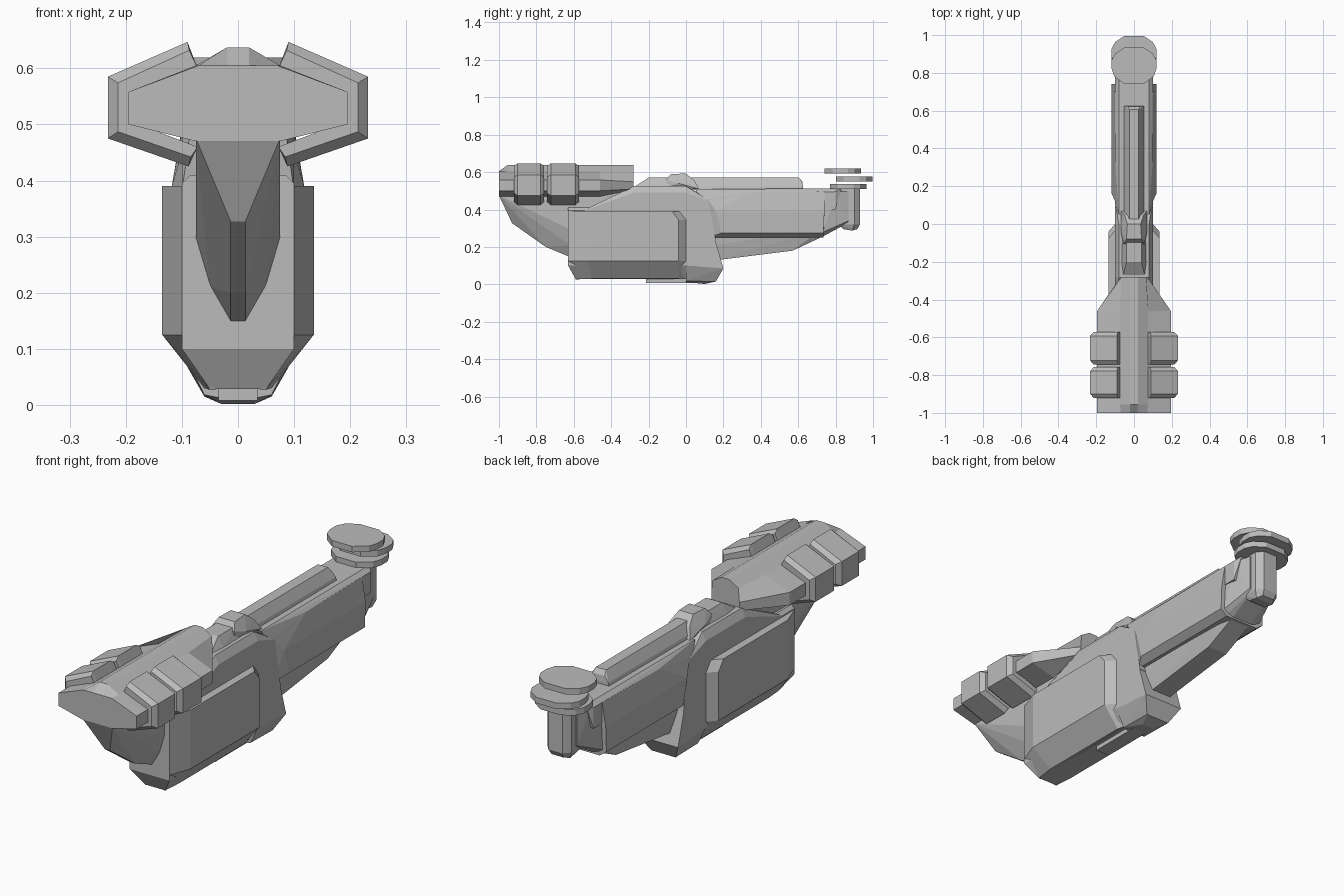
import bpy, bmesh, math

old = bpy.data.objects.get("Cube")
if old:
    bpy.data.objects.remove(old, do_unlink=True)

grey = bpy.data.materials.new("hull_grey")
grey.use_nodes = True
COLOR = (0.5, 0.5, 0.5, 1)
grey.diffuse_color = COLOR
grey.node_tree.nodes["Principled BSDF"].inputs["Base Color"].default_value = COLOR


def finish(name, bm):
    bmesh.ops.recalc_face_normals(bm, faces=bm.faces)
    mesh = bpy.data.meshes.new(name)
    bm.to_mesh(mesh)
    bm.free()
    mesh.materials.append(grey)
    ob = bpy.data.objects.new(name, mesh)
    bpy.context.collection.objects.link(ob)
    return ob


def hull(name, pts):
    """Convex plate from points on the +x side, mirrored across x."""
    bm = bmesh.new()
    for x, y, z in pts:
        for s in (1, -1):
            bm.verts.new((s * x, y, z))
    out = bmesh.ops.convex_hull(bm, input=bm.verts)
    junk = [v for v in out["geom_interior"] if isinstance(v, bmesh.types.BMVert)]
    bmesh.ops.delete(bm, geom=junk, context="VERTS")
    bmesh.ops.dissolve_limit(bm, angle_limit=0.02, verts=bm.verts, edges=bm.edges)
    return finish(name, bm)


def loft(name, rings):
    """Skin between closed rings of equal length, capped at both ends."""
    bm = bmesh.new()
    vs = [[bm.verts.new(p) for p in r] for r in rings]
    n = len(vs[0])
    for a, b in zip(vs, vs[1:]):
        for i in range(n):
            j = (i + 1) % n
            bm.faces.new((a[i], a[j], b[j], b[i]))
    bm.faces.new(vs[0])
    bm.faces.new(vs[-1][::-1])
    return finish(name, bm)


def section(y, half):
    """Full ring from the +x half of a cross-section."""
    return [(x, y, z) for x, z in half] + [(-x, y, z) for x, z in reversed(half)]


# Hammer head with a tapered back
wide = [(.195, .558), (.195, .5), (.075, .47)]
loft("head", [
    section(-1, [(.02, .605), (.07, .605)] + wide),
    section(-.955, [(.02, .637), (.075, .605)] + wide),
    section(-.46, [(.02, .637), (.075, .605)] + wide),
    section(-.28, [(.02, .637), (.065, .61), (.07, .548), (.07, .51), (.05, .5)]),
])

# Angular pods wrapping the head's sides
outer = [(.09, .647), (.232, .585), (.232, .475), (.088, .425)]
inset = [(.087, .632), (.214, .574), (.214, .487), (.084, .442)]
inner = [(.072, .46), (.19, .505), (.19, .553), (.072, .6)]
for row, (y0, y1) in {"front": (-.92, -.758), "rear": (-.743, -.572)}.items():
    for side, s in (("left", 1), ("right", -1)):
        loft(f"{row}_{side}_pod", [
            [(s * x, y, z) for x, z in prof + inner]
            for y, prof in ((y0, inset), (y0 + .02, outer), (y1 - .02, outer), (y1, inset))])

# Prow under the head
hull("prow", [(.075, -1, .475), (.013, -.93, .327), (.013, -.75, .2), (.013, -.63, .15),
              (.05, -.62, .21), (.075, -.6, .285), (.075, -.34, .5), (.075, -.34, .3)])

# Central hull, its sloping top and the chin
hull("lower_hull", [(x, y, z) for y in (-.63, .08)
                    for x, z in ((.1, .395), (.1, .1), (.085, .41))]
     + [(.05, -.59, .028), (.05, .08, .028)])
hull("upper_hull", [(.1, -.58, .38), (.1, -.36, .455), (.08, -.33, .495), (.08, -.28, .525),
                    (.1, -.28, .49), (.1, 0, .49), (.08, .0, .525), (.1, .12, .45),
                    (.08, .12, .46), (.1, .16, .23), (.1, -.58, .2)])
hull("dorsal_step", [(.065, -.31, .5), (.04, -.2, .57), (.04, -.08, .57),
                     (.065, .05, .51), (.065, -.2, .525)])
hull("chin", [(.1, 0, .1), (.06, 0, .018), (.03, .1, .002), (.03, 0, .012), (.06, .16, .015),
              (.1, .2, .085), (.1, .155, .24), (.1, 0, .24)])
hull("belly_plate", [(x, y, z) for x in (.035,) for y in (-.215, .05) for z in (.008, .04)])

# Side armour slabs
for side, s in (("left", 1), ("right", -1)):
    def slab(z, x, front, back):
        return [(s * .09, front, z), (s * .1, front, z), (s * x, front + .1, z),
                (s * x, back - .04, z), (s * .1, back, z), (s * .09, back, z)]
    low = [(s * .04, -.59, .027), (s * .05, -.59, .027), (s * .06, -.5, .03),
           (s * .06, -.04, .03), (s * .05, 0, .03), (s * .04, 0, .03)]
    top = slab(.39, .135, -.63, -.035)
    loft(side + "_armour", [low, slab(.125, .135, -.63, 0), slab(.345, .135, -.63, 0), top])

# Tail boom with overhanging side slabs and a keel below
hull("boom", [(.1, .12, .45), (.1, .34, .49), (.1, .74, .495), (.118, .16, .39),
              (.118, .74, .39), (.118, .19, .275), (.118, .735, .275),
              (.085, .13, .25), (.085, .735, .25)])
hull("boom_deck", [(.1, .1, .45), (.08, .05, .51), (.08, .83, .512), (.1, .34, .49),
                   (.1, .8, .495), (.1, .1, .4), (.1, .8, .4)])
hull("keel", [(.075, .1, .3), (.05, .17, .13), (.05, .57, .18), (.075, .73, .3),
              (.05, .73, .255), (.065, .1, .2)])
hull("tail", [(.1, .7, .495), (.1, .735, .28), (.085, .7, .25), (.05, .73, .255),
              (.09, .8, .495), (.065, .87, .5), (.065, .87, .34), (.05, .87, .33)])
hull("tail_post", [(x, y, z) for x, y in ((.06, .82), (.06, .9), (.035, .93)) for z in (.32, .515)]
     + [(.045, .84, .295), (.045, .89, .287), (.03, .915, .295)])

# Dorsal spine and bridge
hull("spine", [(.055, .03, .505), (.055, .625, .505), (.05, .03, .525), (.05, .625, .525),
               (.025, .02, .57), (.025, .605, .57), (.03, .622, .55)])
hull("bridge", [(.055, -.105, .56), (.04, -.08, .59), (.035, 0, .592), (.05, .045, .555),
                (.07, .07, .51), (.07, -.04, .54), (.055, -.105, .52)])

# Stacked faceted discs on the tail
for name, y, z in (("top_disc", .837, .606), ("middle_disc", .898, .563), ("lower_disc", .866, .523)):
    pts = []
    for h in (-.0135, .0135):
        pts += [(.05, y - .097, z + h), (.105, y - .055, z + h), (.118, y - .015, z + h),
                (.118, y + .03, z + h), (.1, y + .065, z + h), (.05, y + .098, z + h)]
    hull(name, pts)
